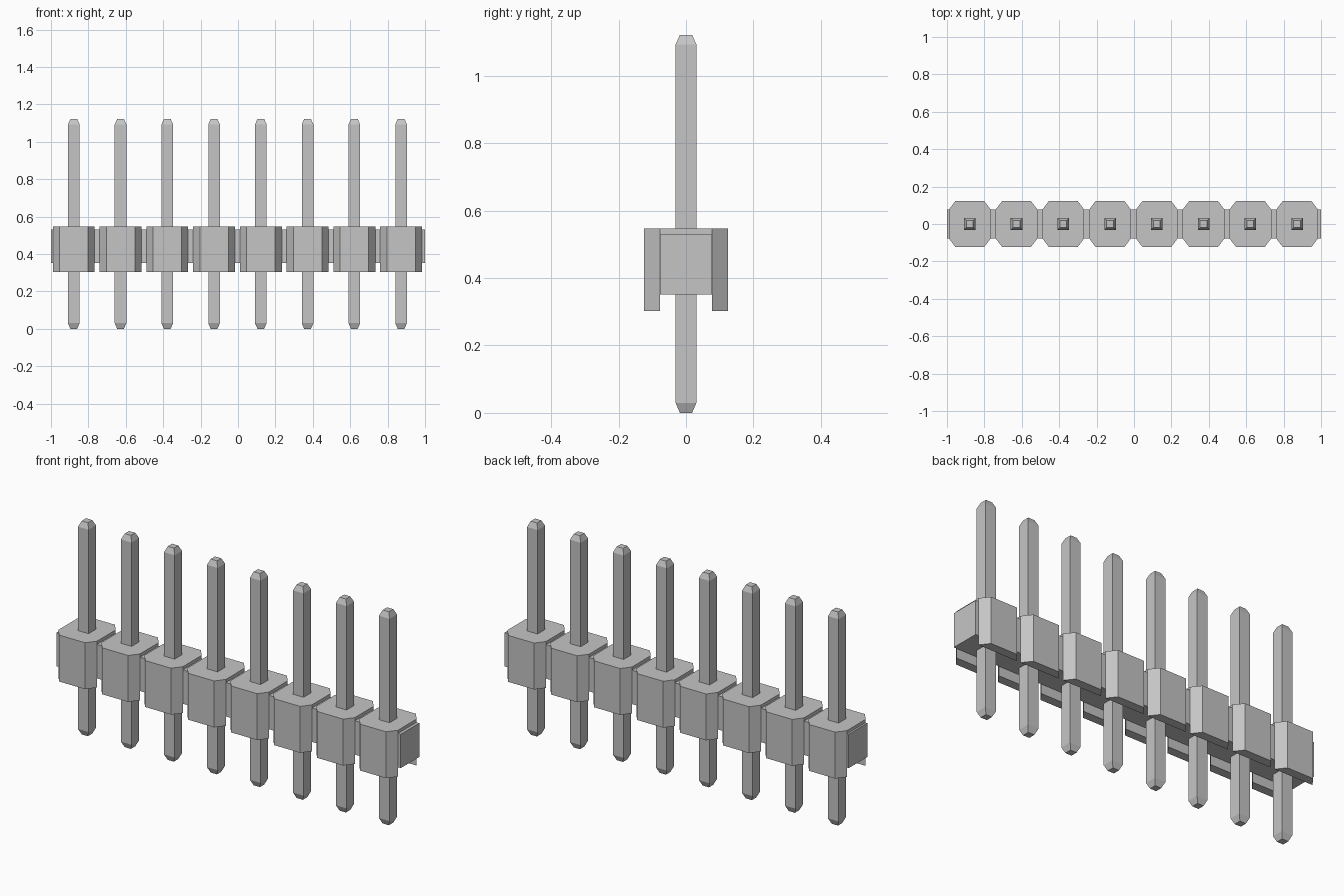
import bpy
import bmesh

cube = bpy.data.objects.get("Cube")
if cube:
    bpy.data.objects.remove(cube, do_unlink=True)

PINS, PITCH, SHIFT = 8, 0.25, -0.003

grey = bpy.data.materials.new("plain grey")
grey.use_nodes = True
colour = (0.56, 0.56, 0.56, 1)
grey.diffuse_color = colour
grey.node_tree.nodes["Principled BSDF"].inputs["Base Color"].default_value = colour


def finish(name, bm, x=0):
    bmesh.ops.recalc_face_normals(bm, faces=bm.faces)
    mesh = bpy.data.meshes.new(name)
    bm.to_mesh(mesh)
    bm.free()
    mesh.materials.append(grey)
    obj = bpy.data.objects.new(name, mesh)
    obj.location.x = x
    bpy.context.collection.objects.link(obj)
    return obj


def copy(obj, name, x):
    dup = obj.copy()  # shares the mesh
    dup.name = name
    dup.location.x = x
    bpy.context.collection.objects.link(dup)


def make_housing(x):
    """Octagonal block with a channel along its underside."""
    outer, inner, low, roof, top = 0.124, 0.077, 0.303, 0.352, 0.547
    profile = [(-outer, low), (-inner, low), (-inner, roof), (inner, roof),
               (inner, low), (outer, low), (outer, top), (inner, top),
               (-inner, top), (-outer, top)]
    caps = [(0, 1, 2, 8, 9), (2, 3, 7, 8), (3, 4, 5, 6, 7)]
    bm = bmesh.new()
    # outer profile points are narrower, giving the corner chamfers
    rings = [[bm.verts.new((side * (0.076 if abs(y) == outer else 0.112), y, z))
              for y, z in profile] for side in (-1, 1)]
    for ring in rings:
        for cap in caps:
            bm.faces.new([ring[i] for i in cap])
    for i in range(len(profile)):
        j = (i + 1) % len(profile)
        bm.faces.new((rings[0][i], rings[0][j], rings[1][j], rings[1][i]))
    return finish("housing_1", bm, x)


def make_pin(x):
    """Square pin with tapered ends."""
    bm = bmesh.new()
    rings = []
    for half, z in ((0.018, 0), (0.031, 0.03), (0.031, 1.093), (0.018, 1.122)):
        rings.append([bm.verts.new((sx * half, sy * half, z))
                      for sx, sy in ((-1, -1), (1, -1), (1, 1), (-1, 1))])
    bm.faces.new(rings[0])
    bm.faces.new(rings[-1])
    for a, b in zip(rings, rings[1:]):
        for i in range(4):
            j = (i + 1) % 4
            bm.faces.new((a[i], a[j], b[j], b[i]))
    return finish("pin_1", bm, x)


# Row of housings and pins
xs = [(i - (PINS - 1) / 2) * PITCH + SHIFT for i in range(PINS)]
housing = make_housing(xs[0])
pin = make_pin(xs[0])
for n, x in enumerate(xs[1:], 2):
    copy(housing, f"housing_{n}", x)
    copy(pin, f"pin_{n}", x)

# Bar joining the housings
bm = bmesh.new()
bmesh.ops.create_cube(bm, size=1)
bmesh.ops.scale(bm, vec=(2, 0.154, 0.178), verts=bm.verts)
bmesh.ops.translate(bm, vec=(0, 0, 0.441), verts=bm.verts)
finish("joining_bar", bm)
